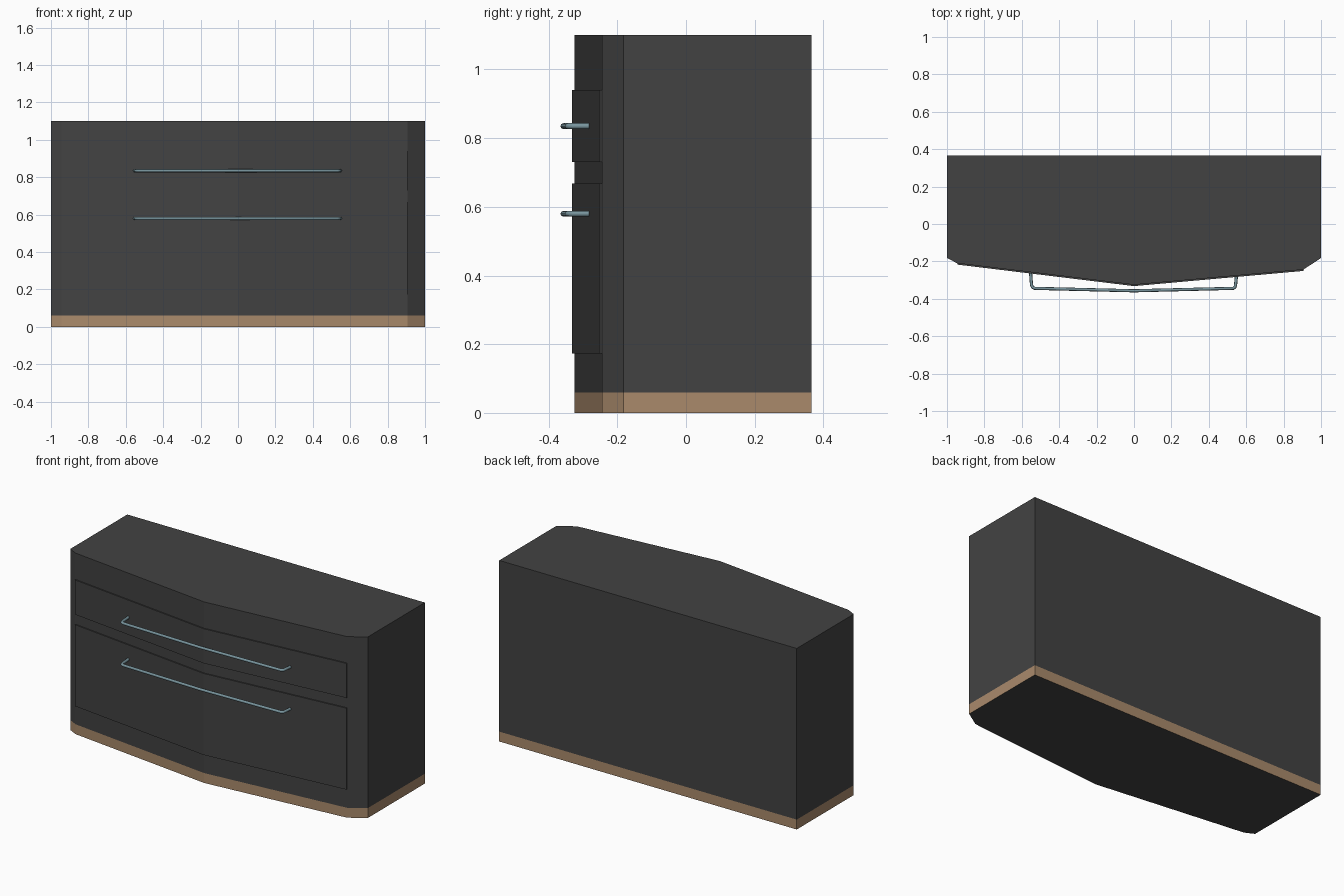
import bpy, bmesh

if "Cube" in bpy.data.objects:
    bpy.data.objects.remove(bpy.data.objects["Cube"])

def material(name, rgb):
    m = bpy.data.materials.new(name)
    m.diffuse_color = (*rgb, 1)
    m.use_nodes = True
    m.node_tree.nodes["Principled BSDF"].inputs["Base Color"].default_value = m.diffuse_color
    return m

CHARCOAL = material("charcoal", (0.055, 0.055, 0.055))
WOOD = material("tan wood", (0.40, 0.255, 0.148))
STEEL = material("blue grey steel", (0.19, 0.30, 0.34))

def prism(name, outline, z0, z1, mats):
    """Extrude a plan outline from z0 to z1."""
    bm = bmesh.new()
    f = bm.faces.new([bm.verts.new((x, y, z0)) for x, y in outline])
    top = bmesh.ops.extrude_face_region(bm, geom=[f])["geom"]
    for v in top:
        if isinstance(v, bmesh.types.BMVert):
            v.co.z = z1
    bmesh.ops.recalc_face_normals(bm, faces=bm.faces)
    me = bpy.data.meshes.new(name)
    ob = bpy.data.objects.new(name, me)
    bpy.context.collection.objects.link(ob)
    for m in mats:
        me.materials.append(m)
    return ob, bm

# Bowed front line shared by cabinet and drawers
FRONT = [(-0.945, -0.21), (0, -0.325), (0.905, -0.244)]

# Cabinet with a flush wooden plinth band around its sides
body, bm = prism("cabinet", [(-1, 0.365), (-1, -0.182)] + FRONT +
                 [(1, -0.182), (1, 0.365)], 0, 1.1, [CHARCOAL, WOOD])
bmesh.ops.bisect_plane(bm, geom=bm.verts[:] + bm.edges[:] + bm.faces[:],
                       plane_co=(0, 0, 0.06), plane_no=(0, 0, 1))
bm.normal_update()
for f in bm.faces:
    if f.calc_center_median().z < 0.06 and abs(f.normal.z) < 0.5:
        f.material_index = 1
bm.to_mesh(body.data)
bm.free()

# Drawer fronts, slightly proud of the cabinet
for name, z0, z1 in (("lower_drawer", 0.173, 0.668), ("upper_drawer", 0.73, 0.94)):
    outline = [(x, y - 0.007) for x, y in FRONT] + [(x, y + 0.004) for x, y in reversed(FRONT)]
    ob, bm = prism(name, outline, z0, z1, [CHARCOAL])
    bm.to_mesh(ob.data)
    bm.free()

# Long bar handles following the bow
PATH = [(-0.553, -0.26), (-0.548, -0.325), (-0.543, -0.338), (-0.53, -0.344),
        (0, -0.357),
        (0.53, -0.344), (0.54, -0.338), (0.543, -0.325), (0.548, -0.275)]
for name, z in (("lower_handle", 0.58), ("upper_handle", 0.835)):
    cu = bpy.data.curves.new(name, 'CURVE')
    cu.dimensions = '3D'
    cu.bevel_depth = 0.0085
    cu.bevel_resolution = 2
    cu.use_fill_caps = True
    sp = cu.splines.new('POLY')
    sp.points.add(len(PATH) - 1)
    for p, (x, y) in zip(sp.points, PATH):
        p.co = (x, y, z, 1)
    cu.materials.append(STEEL)
    bpy.context.collection.objects.link(bpy.data.objects.new(name, cu))
